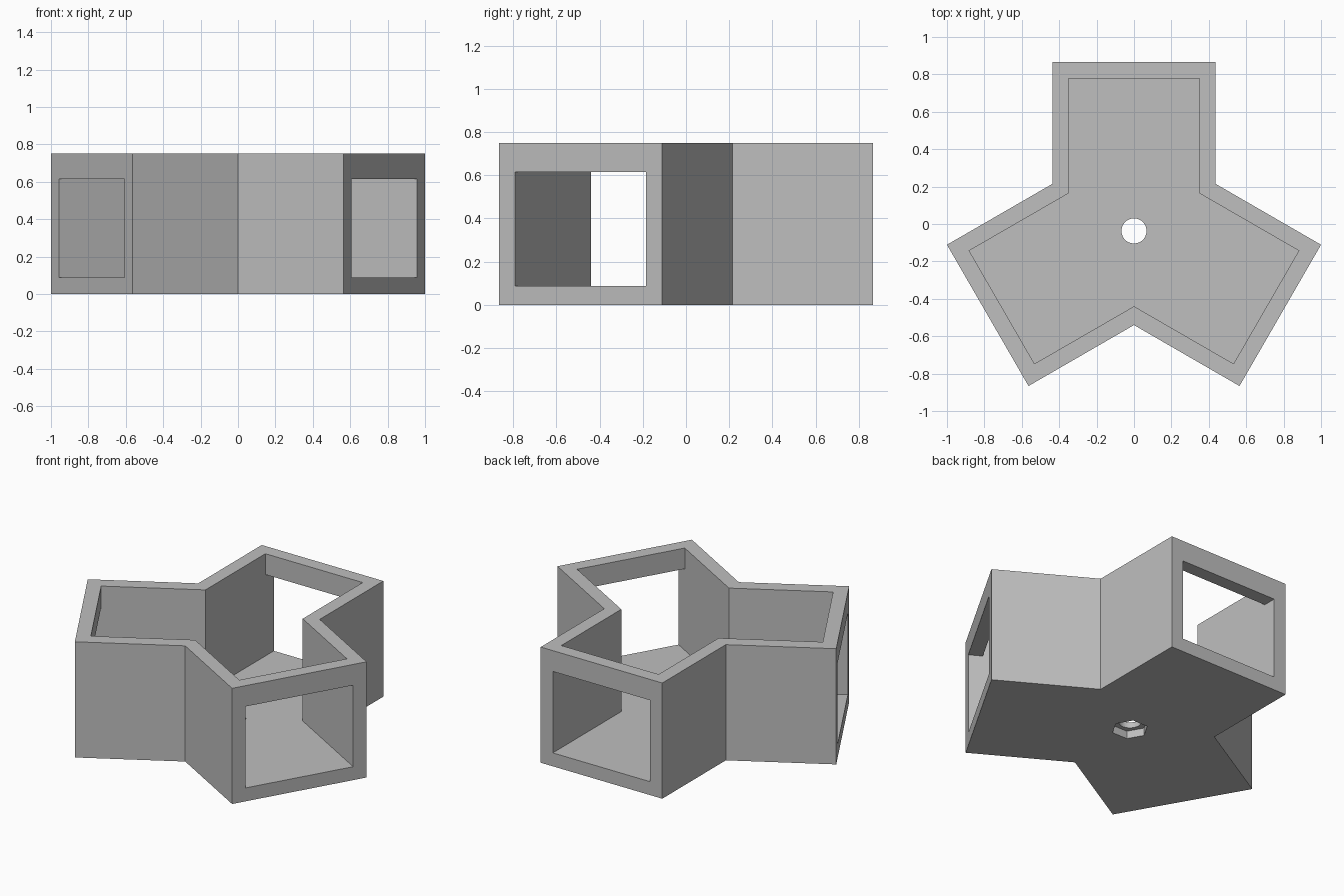
import bpy
import bmesh
from math import radians, sqrt
from mathutils import Matrix, Vector

HALF_W, REACH = 0.436, 0.903      # outer arm half width and length
WALL = 0.087
HEIGHT, WINDOW_TOP = 0.75, 0.615
CENTRE = Vector((0, -0.037, 0))
ARMS = [radians(a) for a in (0, 120, 240)]

if "Cube" in bpy.data.objects:
    bpy.data.objects.remove(bpy.data.objects["Cube"])

grey = bpy.data.materials.new("light grey")
grey.use_nodes = True
grey.diffuse_color = (0.52, 0.52, 0.52, 1)
grey.node_tree.nodes["Principled BSDF"].inputs["Base Color"].default_value = grey.diffuse_color


def outline(bm, half_w, reach, z):
    """Three-armed outline: per arm an inside corner and two end corners."""
    verts = []
    for angle in ARMS:
        turn = Matrix.Rotation(angle, 3, 'Z')
        for x, y in ((half_w, half_w / sqrt(3)), (half_w, reach), (-half_w, reach)):
            verts.append(bm.verts.new(turn @ Vector((x, y, z))))
    return bm.faces.new(verts)


def raise_face(bm, face, dz):
    """Extrude a cap upward and return the new cap."""
    new = bmesh.ops.extrude_face_region(bm, geom=[face])["geom"]
    cap = next(g for g in new if isinstance(g, bmesh.types.BMFace))
    bmesh.ops.translate(bm, vec=(0, 0, dz), verts=cap.verts)
    return cap


def finish(bm, name):
    bmesh.ops.recalc_face_normals(bm, faces=bm.faces)
    bmesh.ops.translate(bm, vec=CENTRE, verts=bm.verts)
    mesh = bpy.data.meshes.new(name)
    bm.to_mesh(mesh)
    bm.free()
    mesh.materials.append(grey)
    obj = bpy.data.objects.new(name, mesh)
    bpy.context.collection.objects.link(obj)
    return obj


def prism(name, sides, radius, bottom, top, turn=0):
    bm = bmesh.new()
    bmesh.ops.create_cone(bm, cap_ends=True, segments=sides, radius1=radius, radius2=radius,
                          depth=top - bottom,
                          matrix=Matrix.Translation((0, 0, (top + bottom) / 2))
                          @ Matrix.Rotation(turn, 4, 'Z'))
    return finish(bm, name)


# Solid three-armed block
bm = bmesh.new()
raise_face(bm, outline(bm, HALF_W, REACH, 0), HEIGHT)
body = finish(bm, "three_armed_housing")

# Cavity open at the top, with a window pushed out through each arm end
bm = bmesh.new()
lower = raise_face(bm, outline(bm, HALF_W - WALL, REACH - WALL, WALL), WINDOW_TOP - WALL)
raise_face(bm, lower, 0.3)
if lower.is_valid:
    bm.faces.remove(lower)
bmesh.ops.recalc_face_normals(bm, faces=bm.faces)
for angle in ARMS:
    out = Matrix.Rotation(angle, 3, 'Z') @ Vector((0, 1, 0))
    end = next(f for f in bm.faces if f.normal.dot(out) > 0.99
               and f.calc_center_median().z < WINDOW_TOP)
    pushed = bmesh.ops.extrude_discrete_faces(bm, faces=[end])["faces"][0]
    bmesh.ops.translate(bm, vec=out * 0.3, verts=pushed.verts)
cavity = finish(bm, "cavity_cutter")

# Bolt hole and hexagonal nut recess under the floor
nut = prism("nut_recess_cutter", 6, 0.108, -0.1, 0.05, radians(30))
hole = prism("bolt_hole_cutter", 48, 0.067, -0.2, 0.3)

cutters = (cavity, nut, hole)
for cutter in cutters:
    cutter.hide_render = True
    cut = body.modifiers.new(cutter.name, 'BOOLEAN')
    cut.operation = 'DIFFERENCE'
    cut.solver = 'EXACT'
    cut.object = cutter

# Bake the cuts and drop the helpers
bpy.context.view_layer.update()
graph = bpy.context.evaluated_depsgraph_get()
result = bpy.data.meshes.new_from_object(body.evaluated_get(graph))
body.modifiers.clear()
body.data = result
for cutter in cutters:
    bpy.data.objects.remove(cutter)

bpy.context.view_layer.objects.active = body
body.select_set(True)
bpy.ops.object.shade_smooth_by_angle(angle=radians(25))
